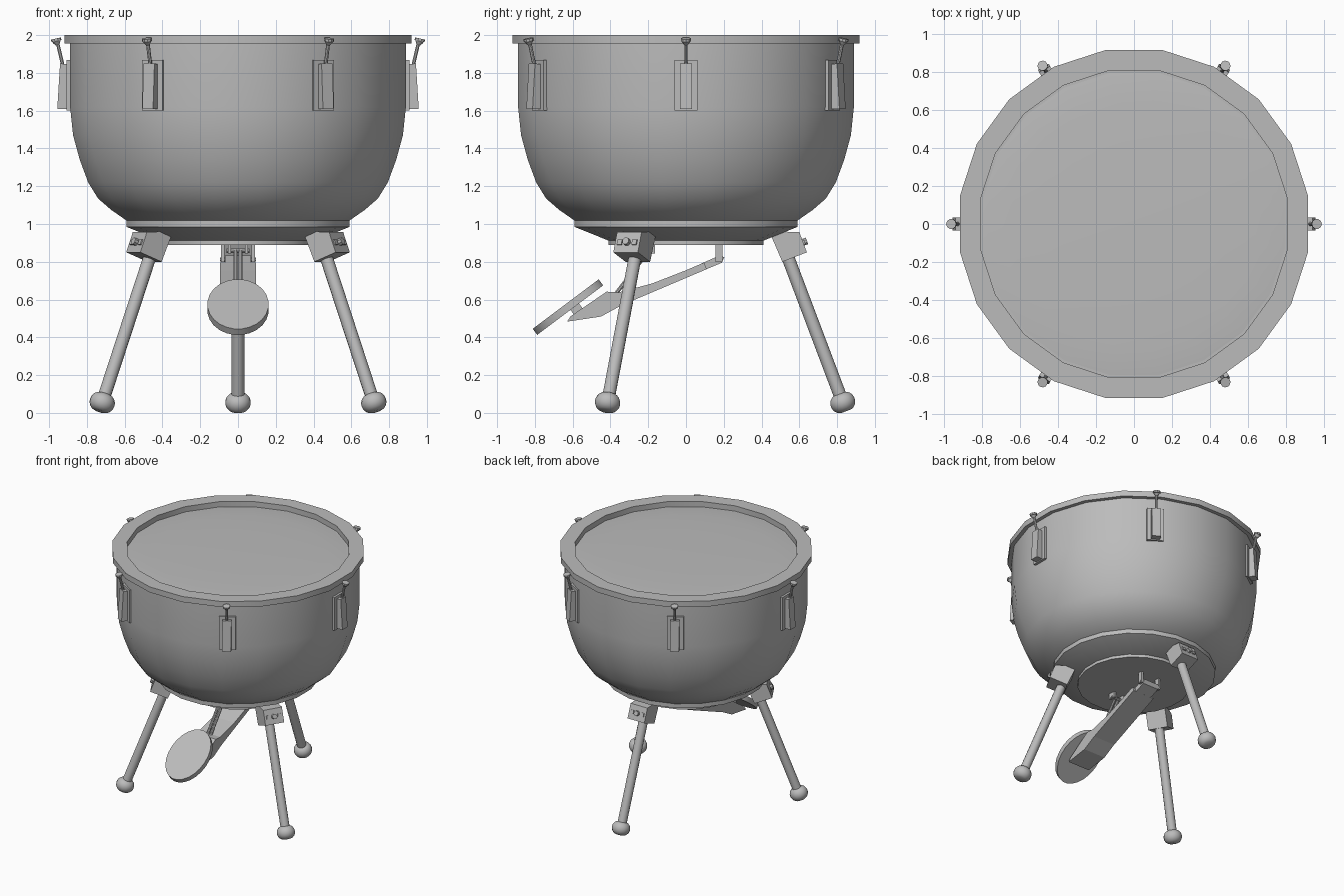
import bpy, bmesh, math
from mathutils import Vector, Matrix

cube = bpy.data.objects.get("Cube")
if cube:
    bpy.data.objects.remove(cube)

grey = bpy.data.materials.new("plain_grey")
grey.use_nodes = True
grey.diffuse_color = (0.5, 0.5, 0.5, 1)
grey.node_tree.nodes["Principled BSDF"].inputs["Base Color"].default_value = (0.5, 0.5, 0.5, 1)


def finish(name, bm, angle=0.0, smooth=True):
    """Turn a bmesh into an object, rotated about the drum axis."""
    bmesh.ops.rotate(bm, cent=(0, 0, 0), matrix=Matrix.Rotation(math.radians(angle), 3, 'Z'), verts=bm.verts)
    bmesh.ops.recalc_face_normals(bm, faces=bm.faces)
    mesh = bpy.data.meshes.new(name)
    bm.to_mesh(mesh)
    bm.free()
    mesh.materials.append(grey)
    obj = bpy.data.objects.new(name, mesh)
    bpy.context.collection.objects.link(obj)
    if smooth:
        bpy.ops.object.select_all(action='DESELECT')
        obj.select_set(True)
        bpy.context.view_layer.objects.active = obj
        bpy.ops.object.shade_smooth_by_angle(angle=math.radians(35))
    return obj


def lathe(name, profile, sides=20, closed=False, matrix=None, angle=0.0):
    """Spin (radius, height) points; ends are capped unless the profile is a loop."""
    bm = bmesh.new()
    rings = []
    for r, z in profile:
        turn = [2 * math.pi * (i + 0.5) / sides for i in range(sides)]
        rings.append([bm.verts.new((r * math.cos(a), r * math.sin(a), z)) for a in turn])
    pairs = list(zip(rings, rings[1:]))
    if closed:
        pairs.append((rings[-1], rings[0]))
    for low, high in pairs:
        for i in range(sides):
            j = (i + 1) % sides
            bm.faces.new((low[i], low[j], high[j], high[i]))
    if not closed:
        bm.faces.new(rings[0])
        bm.faces.new(rings[-1])
    if matrix:
        bm.transform(matrix)
    return finish(name, bm, angle)


def along(start, end):
    """Matrix that puts local z on the line from start to end."""
    d = Vector(end) - Vector(start)
    return Matrix.Translation(start) @ d.to_track_quat('Z', 'Y').to_matrix().to_4x4()


def rod(name, start, end, r, angle=0.0, sides=12, r_end=None):
    length = (Vector(end) - Vector(start)).length
    top = r if r_end is None else r_end
    return lathe(name, [(r, 0), (top, length)], sides, matrix=along(start, end), angle=angle)


def prism(name, outline, width, angle=0.0, offset=0.0):
    """Extrude a (radial, height) outline sideways."""
    bm = bmesh.new()
    sides = [[bm.verts.new((r, offset + s * width / 2, z)) for r, z in outline] for s in (-1, 1)]
    bm.faces.new(sides[0])
    bm.faces.new(sides[1])
    n = len(outline)
    for i in range(n):
        j = (i + 1) % n
        bm.faces.new((sides[0][i], sides[0][j], sides[1][j], sides[1][i]))
    return finish(name, bm, angle, smooth=False)


def box_outline(r0, r1, z0, z1):
    return [(r0, z0), (r1, z0), (r1, z1), (r0, z1)]


# Drum: bowl, rim, gently domed head and base
lathe("bowl", [(0.57, 1.01), (0.60, 1.02), (0.68, 1.075), (0.75, 1.135), (0.803, 1.22), (0.848, 1.34),
               (0.884, 1.47), (0.9, 1.62), (0.9, 1.957)])
lathe("rim", [(0.82, 1.955), (0.93, 1.955), (0.93, 2.0), (0.82, 2.0)], closed=True)
lathe("drum_head", [(0.825, 1.955), (0.78, 1.96), (0.65, 1.966), (0.4, 1.971), (0.1, 1.973)])
lathe("base_plate", [(0.415, 0.912), (0.598, 0.985), (0.598, 1.02)])
lathe("base_disc", [(0.415, 0.889), (0.415, 0.92)])

# Tension lugs
for angle in range(0, 360, 60):
    prism("lug_plate", box_outline(0.86, 0.907, 1.6, 1.868), 0.124, angle)
    prism("lug_body", [(0.9, 1.608), (0.957, 1.608), (0.942, 1.85), (0.9, 1.845)], 0.066, angle)
    rod("lug_screw", (0.925, 0, 1.83), (0.957, 0, 1.965), 0.01, angle, 8)
    rod("lug_screw_cone", (0.955, 0, 1.948), (0.961, 0, 1.968), 0.01, angle, 10, 0.024)
    rod("lug_screw_head", (0.961, 0, 1.968), (0.964, 0, 1.982), 0.027, angle, 10)

# Legs with clamps and rounded feet
tilt = math.radians(20.7)
axis = Vector((math.sin(tilt), 0, -math.cos(tilt)))
outward = Vector((math.cos(tilt), 0, math.sin(tilt)))
foot = Vector((0.83, 0, 0.055))
foot_profile = []
for step in range(-4, 5):
    a = math.radians(step * 20)
    foot_profile.append((0.022 + 0.046 * math.cos(a), 0.05 * math.sin(a)))
for angle in (90, 210, 330):
    prism("leg_clamp", [(0.44, 0.962), (0.60, 0.957), (0.64, 0.85), (0.51, 0.80)], 0.15, angle)
    rod("leg", foot - axis * 0.84, foot, 0.034, angle, 14)
    lathe("foot", foot_profile, 16, matrix=along(foot, foot + axis), angle=angle)
    face = Vector((0.62, 0, 0.903))
    rod("clamp_bolt", face - outward * 0.01, face + outward * 0.022, 0.02, angle, 8)
    for side in (-1, 1):
        pad = face + Vector((0, side * 0.045, 0))
        rod("clamp_pad", pad - outward * 0.01, pad + outward * 0.008, 0.02, angle, 4)

# Pedal arm with a narrower end between the hinges
prism("pedal_arm", [(-0.63, 0.483), (-0.45, 0.51), (-0.34, 0.57), (0.11, 0.761), (0.095, 0.796),
                    (0.0, 0.755), (-0.18, 0.685), (-0.36, 0.637), (-0.42, 0.642), (-0.61, 0.512)], 0.19, 90)
prism("pedal_arm_end", [(0.09, 0.753), (0.19, 0.795), (0.203, 0.825), (0.175, 0.832), (0.08, 0.79)], 0.14, 90)

# Oval pedal plate on a short post
slope = Vector((0, 0.8, 0.6))
lift = Vector((0, -0.6, 0.8))
centre = Vector((0, -0.625, 0.56))
plate = lathe("pedal_plate", [(0.5, -0.02), (0.5, 0.02)], 24)
plate.matrix_world = Matrix.Translation(centre) @ Matrix.Rotation(math.atan2(0.6, 0.8), 4, 'X') @ \
    Matrix.Diagonal((0.325, 0.44, 1, 1))
rod("pedal_post", centre - lift * 0.06 + slope * 0.03, centre + slope * 0.03, 0.04, 0, 4)

# Hinges under the base and the linkage
for side in (-1, 1):
    prism("pedal_hinge", box_outline(0.155, 0.192, 0.8, 0.9), 0.018, 90, side * 0.08)
    prism("link_bracket", box_outline(-0.22, -0.165, 0.845, 0.9), 0.018, 90, side * 0.045)
    rod("link_rod", (side * 0.014, -0.38, 0.62), (side * 0.014, -0.195, 0.86), 0.011, 0, 8)
rod("hinge_pin", (-0.095, 0.175, 0.812), (0.095, 0.175, 0.812), 0.012, 0, 8)
rod("link_pin", (-0.06, -0.193, 0.858), (0.06, -0.193, 0.858), 0.012, 0, 8)
